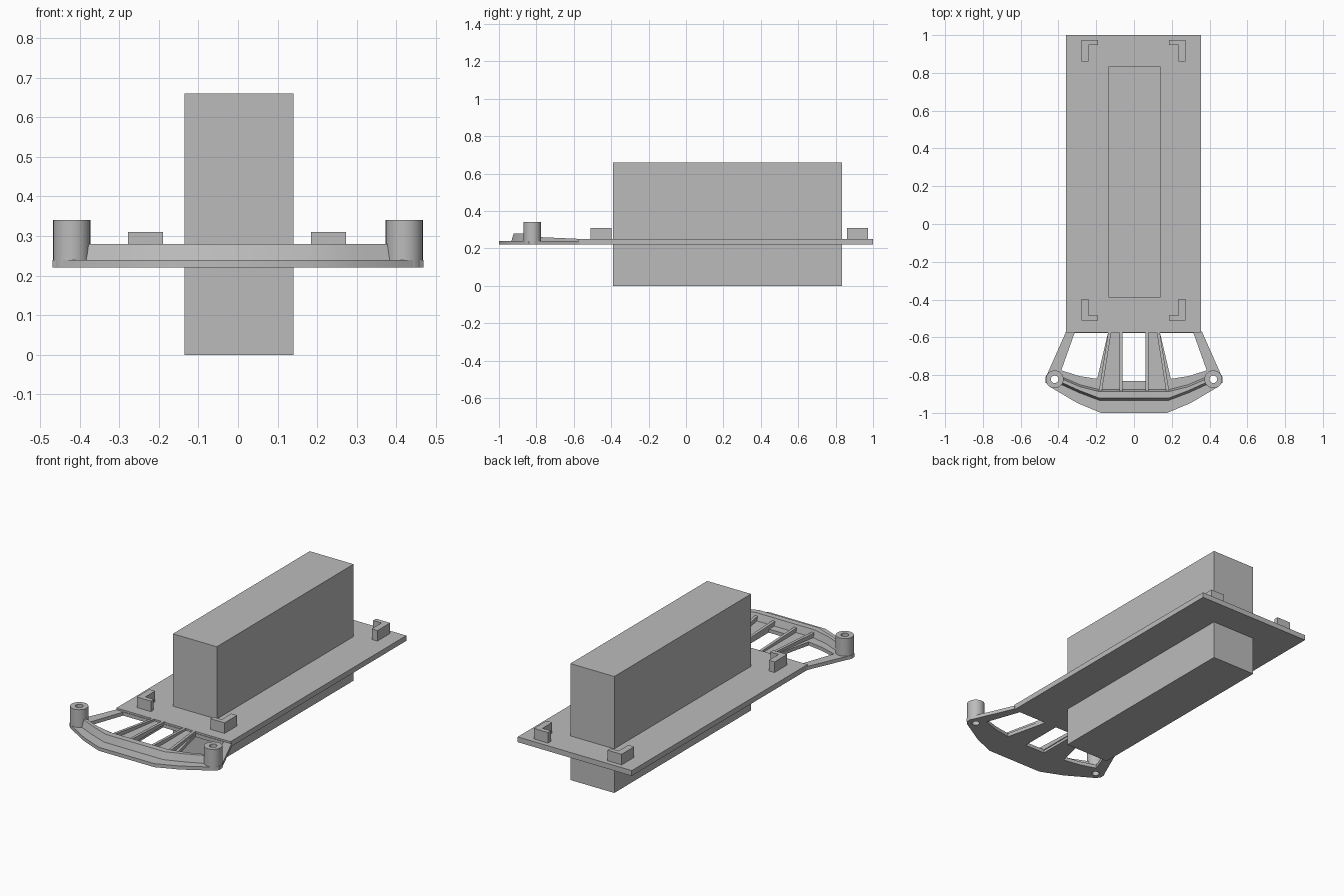
import bpy, bmesh, math

if "Cube" in bpy.data.objects:
    bpy.data.objects.remove(bpy.data.objects["Cube"])

grey = bpy.data.materials.new("plain_grey")
grey.diffuse_color = (0.5, 0.5, 0.5, 1)
grey.use_nodes = True
grey.node_tree.nodes["Principled BSDF"].inputs["Base Color"].default_value = grey.diffuse_color


def finish(name, mesh):
    mesh.materials.clear()
    mesh.materials.append(grey)
    obj = bpy.data.objects.new(name, mesh)
    bpy.context.scene.collection.objects.link(obj)
    bpy.ops.object.select_all(action='DESELECT')
    obj.select_set(True)
    bpy.context.view_layer.objects.active = obj
    bpy.ops.object.shade_smooth_by_angle(angle=math.radians(25))
    return obj


def slab(name, loops, z0, z1):
    """Extrude an outline (first loop) with holes (other loops) from z0 to z1."""
    cu = bpy.data.curves.new(name + "_outline", 'CURVE')
    cu.dimensions = '2D'
    cu.fill_mode = 'BOTH'
    cu.extrude = (z1 - z0) / 2
    for loop in loops:
        sp = cu.splines.new('POLY')
        sp.points.add(len(loop) - 1)
        for p, (x, y) in zip(sp.points, loop):
            p.co = (x, y, 0, 1)
        sp.use_cyclic_u = True
    tmp = bpy.data.objects.new(name + "_outline", cu)
    bpy.context.scene.collection.objects.link(tmp)
    dg = bpy.context.evaluated_depsgraph_get()
    mesh = bpy.data.meshes.new_from_object(tmp.evaluated_get(dg))
    bpy.data.objects.remove(tmp)
    bm = bmesh.new()
    bm.from_mesh(mesh)
    bmesh.ops.remove_doubles(bm, verts=bm.verts, dist=1e-5)
    bmesh.ops.translate(bm, verts=bm.verts, vec=(0, 0, (z0 + z1) / 2))
    bmesh.ops.recalc_face_normals(bm, faces=bm.faces)
    bm.to_mesh(mesh)
    bm.free()
    return finish(name, mesh)


def sweep(name, sections):
    """Join matching four-point cross-sections into a closed bar."""
    bm = bmesh.new()
    rings = [[bm.verts.new(p) for p in s] for s in sections]
    for a, b in zip(rings, rings[1:]):
        for i in range(4):
            j = (i + 1) % 4
            bm.faces.new((a[i], a[j], b[j], b[i]))
    bm.faces.new(rings[0])
    bm.faces.new(rings[-1][::-1])
    bmesh.ops.recalc_face_normals(bm, faces=bm.faces)
    mesh = bpy.data.meshes.new(name)
    bm.to_mesh(mesh)
    bm.free()
    return finish(name, mesh)


def rect(x0, x1, y0, y1):
    return [(x0, y0), (x1, y0), (x1, y1), (x0, y1)]


def circle(cx, cy, r, n=32):
    return [(cx + r * math.cos(2 * math.pi * i / n),
             cy + r * math.sin(2 * math.pi * i / n)) for i in range(n)]


def flip(pts):
    return [(-p[0], *p[1:]) for p in reversed(pts)]


# Flat base plate and the tall block passing through it
slab("base_plate", [rect(-0.36, 0.355, -0.575, 1.0)], 0.22, 0.25)
slab("battery_block", [rect(-0.135, 0.14, -0.39, 0.835)], 0.0, 0.66)

# Front deck with window cut-outs and screw holes
half = [(-0.36, -0.57), (-0.455, -0.785), (-0.468, -0.81), (-0.468, -0.84),
        (-0.44, -0.865), (-0.30, -0.948), (-0.175, -1.0)]
window = [(-0.315, -0.578), (-0.138, -0.578), (-0.195, -0.82), (-0.29, -0.805), (-0.385, -0.775)]
post_x, post_y = 0.42, -0.822
slab("front_deck",
     [half + flip(half), window, flip(window), rect(-0.065, 0.063, -0.83, -0.578),
      circle(-post_x, post_y, 0.02), circle(post_x, post_y, 0.02)], 0.22, 0.24)

# Raised bumper rim: front foot, front top, back top, back foot at each station
front = [(-0.40, -0.845), (-0.29, -0.895), (-0.185, -0.935)]
back = [(-0.39, -0.805), (-0.285, -0.85), (-0.185, -0.875)]
left = [[(fx, fy, 0.235), (fx, fy + 0.014, 0.28), (bx, by - 0.012, 0.28), (bx, by, 0.235)]
        for (fx, fy), (bx, by) in zip(front, back)]
right = [[(-x, y, z) for x, y, z in s] for s in reversed(left)]
sweep("bumper_rim", left + right)

for side, s in (("left", -1), ("right", 1)):
    # Hollow mounting post
    slab(side + "_post", [circle(s * post_x, post_y, 0.047),
                          circle(s * post_x, post_y, 0.02)], 0.22, 0.34)
    # Low ribs running back from the rim
    for label, x0, x1 in (("outer", 0.128, 0.178), ("inner", 0.068, 0.068)):
        sweep(f"{side}_{label}_rib",
              [[(s * (x - 0.008), y, 0.235), (s * (x + 0.008), y, 0.235),
                (s * (x + 0.008), y, z), (s * (x - 0.008), y, z)]
               for x, y, z in ((x0, -0.57, 0.251), (x1, -0.885, 0.265))])
    # L-shaped corner stops
    for end, yo, d in (("rear", 0.973, -1), ("front", -0.51, 1)):
        xo = s * 0.275 - 0.0025
        xm, xi = xo - s * 0.036, xo - s * 0.088
        ym, yi = yo + d * 0.026, yo + d * 0.113
        slab(f"{side}_{end}_corner_stop",
             [[(xo, yo), (xi, yo), (xi, ym), (xm, ym), (xm, yi), (xo, yi)]], 0.24, 0.31)
